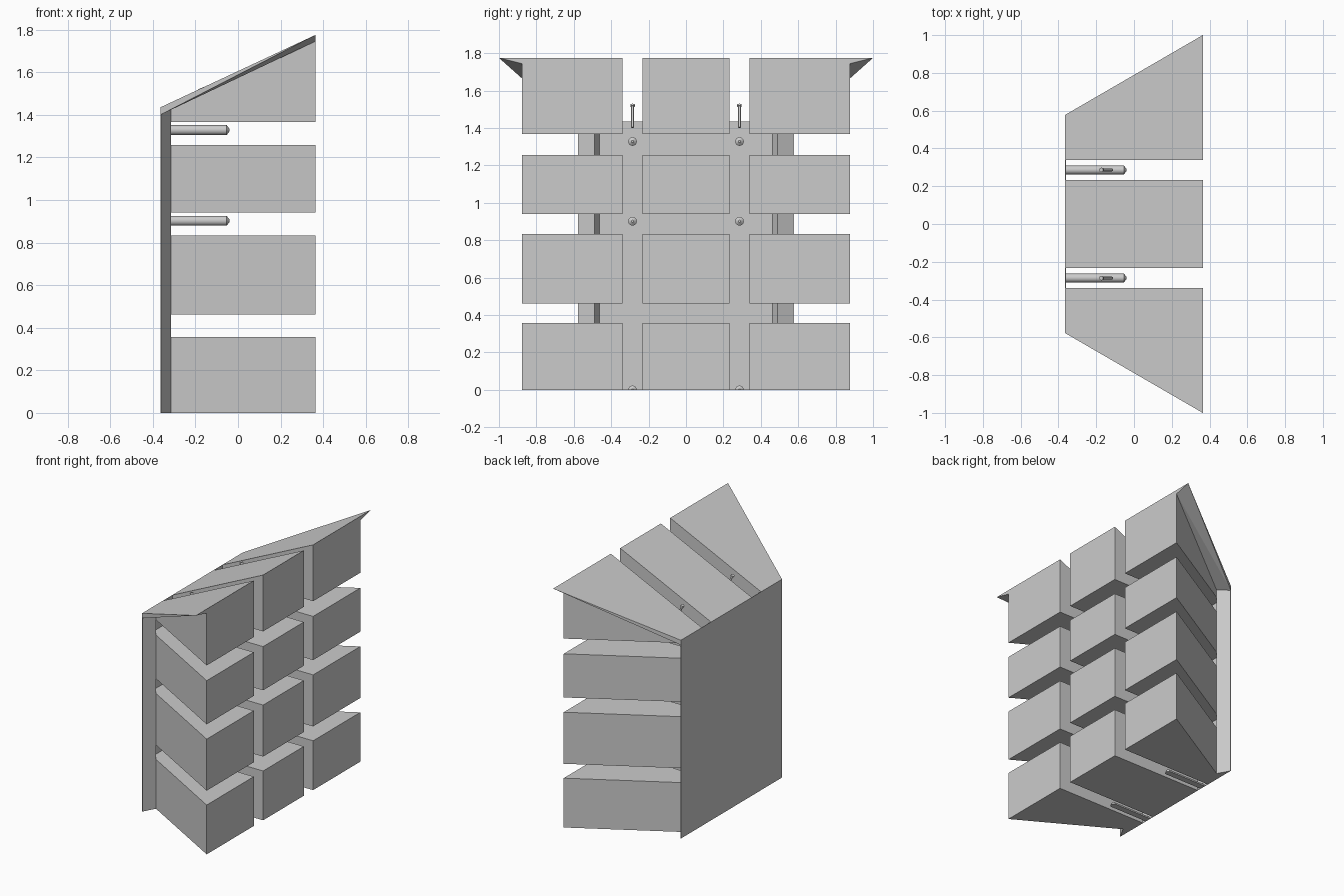
import bpy, bmesh
from mathutils import Vector, Matrix

cube = bpy.data.objects.get("Cube")
if cube:
    bpy.data.objects.remove(cube, do_unlink=True)

grey = bpy.data.materials.new("neutral grey")
grey.use_nodes = True
COLOR = (0.6, 0.6, 0.6, 1)
grey.diffuse_color = COLOR
grey.node_tree.nodes["Principled BSDF"].inputs["Base Color"].default_value = COLOR

BACK, FRONT = -0.364, 0.364
LOW, HIGH = 1.435, 1.775


def roof(x):
    return LOW + (HIGH - LOW) * (x - BACK) / (FRONT - BACK)


def side(x):
    # Tapered outer face of the outer blocks
    return 0.878 + (x - FRONT) * 0.574


def finish(name, bm, smooth=False):
    bmesh.ops.recalc_face_normals(bm, faces=bm.faces)
    mesh = bpy.data.meshes.new(name)
    bm.to_mesh(mesh)
    bm.free()
    mesh.materials.append(grey)
    obj = bpy.data.objects.new(name, mesh)
    bpy.context.collection.objects.link(obj)
    if smooth:
        bpy.ops.object.select_all(action='DESELECT')
        obj.select_set(True)
        bpy.context.view_layer.objects.active = obj
        bpy.ops.object.shade_smooth_by_angle()
    return obj


def hull(name, points):
    bm = bmesh.new()
    for p in points:
        bm.verts.new(p)
    res = bmesh.ops.convex_hull(bm, input=bm.verts[:])
    loose = [v for v in bm.verts if not v.link_faces]
    bmesh.ops.delete(bm, geom=loose, context='VERTS')
    bmesh.ops.dissolve_limit(bm, angle_limit=0.002, verts=bm.verts[:], edges=bm.edges[:])
    return finish(name, bm)


def block(name, plan, z0, z1):
    # z1 of None follows the sloping roof
    pts = [(x, y, z0) for x, y in plan]
    pts += [(x, y, roof(x) if z1 is None else z1) for x, y in plan]
    return hull(name, pts)


def add_cone(bm, start, end, r1, r2, sides):
    start, end = Vector(start), Vector(end)
    axis = end - start
    turn = axis.to_track_quat('Z', 'Y').to_matrix().to_4x4()
    bmesh.ops.create_cone(bm, cap_ends=True, segments=sides, radius1=r1, radius2=r2,
                          depth=axis.length,
                          matrix=Matrix.Translation((start + end) / 2) @ turn)


# Thin back panel
block("back_panel", [(x, y) for x in (BACK, BACK + 0.003) for y in (-0.578, 0.578)], 0, LOW)

# Grid of blocks, four rows by three columns
rows = [(0, 0.357), (0.461, 0.834), (0.941, 1.257), (1.367, None)]
for i, (z0, z1) in enumerate(rows, 1):
    middle = [(x, y) for x in (BACK, FRONT) for y in (-0.233, 0.233)]
    block(f"middle_block_{i}", middle, z0, z1)
    for s, word in ((1, "rear"), (-1, "front")):
        plan = [(x, s * y) for x in (BACK, FRONT) for y in (0.339, side(x))]
        block(f"{word}_block_{i}", plan, z0, z1)

for s, word in ((1, "rear"), (-1, "front")):
    # Upright bevelled flange along the panel edge
    hull(f"{word}_upright_flange", [
        (x, s * y, z)
        for x, y, top in ((BACK, 0.578, 1.4), (-0.314, 0.488, 1.428), (BACK, side(BACK), 1.4))
        for z in (0, top)])
    # Overhanging bevelled flange along the roof edge
    hull(f"{word}_roof_flange", [(x, s * y, z) for x, y, z in (
        (FRONT, 1.0, HIGH), (FRONT, 0.878, HIGH), (FRONT, 0.878, 1.745),
        (BACK, 0.578, LOW), (BACK, 0.578, 1.4), (-0.314, 0.488, 1.428),
        (BACK, side(BACK), LOW), (BACK, side(BACK), 1.4))])

    # Pointed rods standing out from the panel
    y = s * 0.286
    for i, z in enumerate((0, 0.902, 1.328), 1):
        bm = bmesh.new()
        add_cone(bm, (BACK, y, z), (-0.053, y, z), 0.023, 0.023, 24)
        add_cone(bm, (-0.053, y, z), (-0.04, y, z), 0.023, 0.006, 24)
        if z == 0:
            bmesh.ops.bisect_plane(bm, geom=bm.verts[:] + bm.edges[:] + bm.faces[:],
                                   plane_co=(0, 0, 0), plane_no=(0, 0, -1), clear_outer=True)
            bmesh.ops.holes_fill(bm, edges=[e for e in bm.edges if e.is_boundary])
        finish(f"{word}_rod_{i}", bm, True)

    # Small headed pin, square to the roof slope
    foot, top = Vector((-0.117, y, 1.403)), Vector((-0.174, y, 1.525))
    neck = foot.lerp(top, 0.92)
    bm = bmesh.new()
    add_cone(bm, foot, neck, 0.007, 0.007, 16)
    add_cone(bm, neck, top, 0.012, 0.012, 16)
    finish(f"{word}_pin", bm, True)
